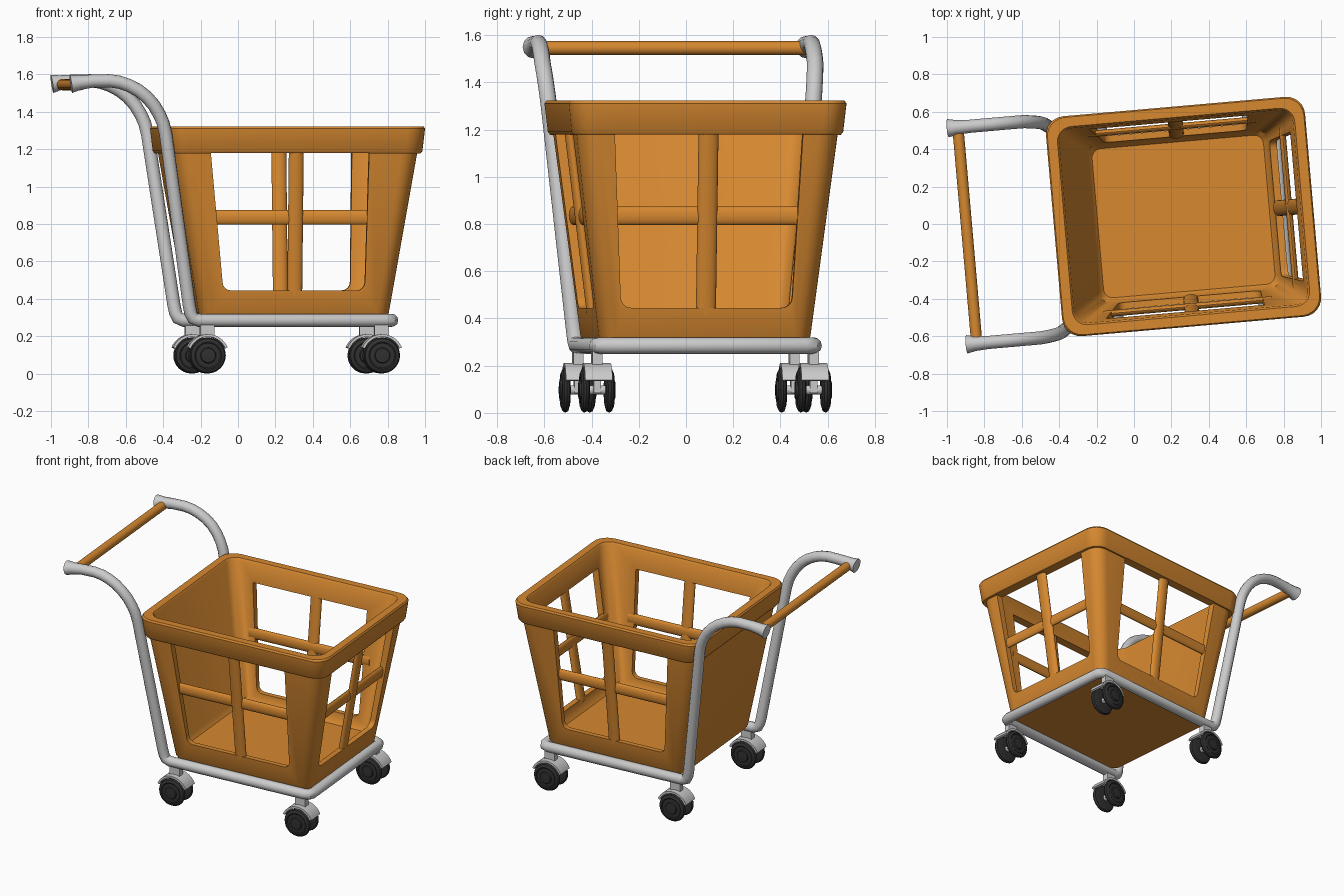
import bpy, bmesh
from math import pi, sin, cos, radians
from mathutils import Matrix, Vector

if "Cube" in bpy.data.objects:
    bpy.data.objects.remove(bpy.data.objects["Cube"])

CX, CY = 0.2675, 0.017          # basket centre before the cart is turned
parts = []


def material(name, rgb):
    m = bpy.data.materials.new(name)
    m.diffuse_color = (*rgb, 1)
    m.use_nodes = True
    m.node_tree.nodes["Principled BSDF"].inputs["Base Color"].default_value = m.diffuse_color
    return m


ORANGE = material("orange_plastic", (0.68, 0.25, 0.03))
BLACK = material("black_rubber", (0.03, 0.03, 0.03))


def add(name, bm, mat=None):
    bmesh.ops.recalc_face_normals(bm, faces=bm.faces)
    me = bpy.data.meshes.new(name)
    bm.to_mesh(me)
    bm.free()
    ob = bpy.data.objects.new(name, me)
    bpy.context.collection.objects.link(ob)
    if mat:
        me.materials.append(mat)
    parts.append(ob)
    return ob


def loft(loops):
    """Closed skin over a list of point rings."""
    bm = bmesh.new()
    rings = [[bm.verts.new(p) for p in ring] for ring in loops]
    n = len(rings[0])
    for a, b in zip(rings, rings[1:]):
        for i in range(n):
            j = (i + 1) % n
            bm.faces.new((a[i], a[j], b[j], b[i]))
    bm.faces.new(rings[0][::-1])
    bm.faces.new(rings[-1])
    return bm


def rounded_rect(hx, hy, z, r, seg=6):
    pts = []
    for k, (sx, sy) in enumerate(((1, 1), (-1, 1), (-1, -1), (1, -1))):
        for i in range(seg + 1):
            a = pi / 2 * (k + i / seg)
            pts.append((CX + sx * (hx - r) + r * cos(a), CY + sy * (hy - r) + r * sin(a), z))
    return pts


def rod(name, p0, p1, side, width, depth, mat, seg=20):
    """Elliptical bar from p0 to p1; side is the direction of its width."""
    p0, p1, side = Vector(p0), Vector(p1), Vector(side)
    nrm = (p1 - p0).normalized().cross(side)
    ring = [side * width / 2 * cos(2 * pi * i / seg) + nrm * depth / 2 * sin(2 * pi * i / seg)
            for i in range(seg)]
    return add(name, loft([[p + v for v in ring] for p in (p0, p1)]), mat)


# Basket: outside up, rim lip, inside down to the floor
basket = add("basket", loft([rounded_rect(*a) for a in (
    (0.495, 0.435, 0.30, 0.06), (0.51, 0.45, 0.325, 0.07), (0.655, 0.555, 1.18, 0.09),
    (0.672, 0.567, 1.178, 0.09), (0.682, 0.577, 1.19, 0.10), (0.695, 0.59, 1.31, 0.10),
    (0.688, 0.583, 1.322, 0.10), (0.637, 0.532, 1.322, 0.08), (0.627, 0.522, 1.31, 0.07),
    (0.485, 0.425, 0.40, 0.06), (0.46, 0.40, 0.37, 0.05))]), ORANGE)


def window_outline(l0, r0, l1, r1, z0=0.445, z1=1.18, r=0.045):
    """Opening outline with rounded lower corners."""
    pts = [(l1, z1)]
    for k, (c, s) in enumerate(((l0 + r, -1), (r0 - r, 1))):
        for i in range(5):
            a = pi + pi / 2 * (k + i / 4)
            pts.append((c + r * cos(a), z0 + r + r * sin(a)))
    return pts + [(r1, z1)]


# Window cutters: one through both sides, one through the front end only
side = window_outline(-0.39, 0.375, -0.46, 0.39)
end = window_outline(-0.365, 0.365, -0.40, 0.40)
cutters = [add("side_window_cutter", loft([[(CX + u, y, z) for u, z in side] for y in (-1, 1)])),
           add("end_window_cutter", loft([[(x, CY + u, z) for u, z in end] for x in (CX + 0.25, 1.5)]))]
bpy.context.view_layer.objects.active = basket
for c in cutters:
    m = basket.modifiers.new("window", 'BOOLEAN')
    m.operation, m.object, m.solver = 'DIFFERENCE', c, 'EXACT'
    bpy.ops.object.modifier_apply(modifier=m.name)
    parts.remove(c)
    bpy.data.objects.remove(c)


# Slats and rails in the windows
def wall_y(z): return 0.428 + 0.123 * (z - 0.325)
def wall_x(z): return 0.488 + 0.168 * (z - 0.325)


Z0, Z1, ZR = 0.42, 1.2, 0.835
for s, nm in ((-1, "near"), (1, "far")):
    rod(nm + "_slat", (CX, CY + s * wall_y(Z0), Z0), (CX, CY + s * wall_y(Z1), Z1),
        (1, 0, 0), 0.08, 0.045, ORANGE)
    y = CY + s * (wall_y(ZR) - 0.008)
    rod(nm + "_rail", (CX - 0.47, y, ZR), (CX + 0.43, y, ZR), (0, 0, 1), 0.078, 0.034, ORANGE)
rod("end_slat", (CX + wall_x(Z0), CY, Z0), (CX + wall_x(Z1), CY, Z1), (0, 1, 0), 0.085, 0.045, ORANGE)
x = CX + wall_x(ZR) - 0.008
rod("end_rail", (x, CY - 0.43, ZR), (x, CY + 0.43, ZR), (0, 0, 1), 0.078, 0.034, ORANGE)

# Tubular frame: handle end, down the leg, along the base, mirrored
leg = [(-0.946, 1.549), (-0.90, 1.556), (-0.83, 1.564), (-0.74, 1.566), (-0.685, 1.558), (-0.635, 1.541),
       (-0.585, 1.515), (-0.54, 1.48), (-0.50, 1.435), (-0.47, 1.385), (-0.45, 1.34), (-0.435, 1.28),
       (-0.302, 0.37), (-0.293, 0.325), (-0.28, 0.297), (-0.25, 0.285)]
half = [(x, 0.46 + 0.12 * min(1, (z - 0.285) / 1.2), z) for x, z in leg]
half += [(0.75, 0.46, 0.285), (0.778, 0.448, 0.285), (0.79, 0.42, 0.285)]
path = half + [(x, -y, z) for x, y, z in reversed(half)]
cu = bpy.data.curves.new("frame_tube", 'CURVE')
cu.dimensions, cu.bevel_depth, cu.bevel_resolution, cu.use_fill_caps = '3D', 0.035, 4, True
sp = cu.splines.new('POLY')
sp.points.add(len(path) - 1)
for p, (x, y, z) in zip(sp.points, path):
    p.co = (x, CY + y, z, 1)
for i, r in ((0, 1.4), (1, 1.12)):          # flared handle ends
    sp.points[i].radius = sp.points[-1 - i].radius = r
frame = bpy.data.objects.new("frame_tube", cu)
bpy.context.collection.objects.link(frame)
frame.select_set(True)
bpy.context.view_layer.objects.active = frame
bpy.ops.object.convert(target='MESH')
parts.append(bpy.context.view_layer.objects.active)

# Push bar
rod("push_bar", (-0.893, CY - 0.57, 1.545), (-0.893, CY + 0.57, 1.545), (0, 0, 1), 0.06, 0.06, ORANGE)


# Casters: twin lens-shaped wheels under a curved hood
def circle(c, r, y, n=32):
    return [(c[0] + r * cos(2 * pi * i / n), c[1] + y, c[2] + r * sin(2 * pi * i / n)) for i in range(n)]


def box(name, size, loc):
    bm = bmesh.new()
    bmesh.ops.create_cube(bm, size=1, matrix=Matrix.Translation(loc) @ Matrix.Diagonal((*size, 1)))
    return add(name, bm)


WHEEL = ((0.03, -0.018), (0.07, -0.018), (0.09, -0.012), (0.096, 0), (0.09, 0.010), (0.072, 0.018),
         (0.066, 0.014), (0.042, 0.016), (0.038, 0.024), (0.015, 0.026))
for x, nx in ((-0.205, "back"), (0.73, "front")):
    for s, ny in ((-1, "right"), (1, "left")):
        c = (x, CY + s * 0.46, 0.097)
        nm = f"{nx}_{ny}_caster_"
        for t in (-1, 1):
            add(nm + "wheel", loft([circle(c, r, t * (0.053 + y)) for r, y in WHEEL]), BLACK)
        rod(nm + "axle", (x, c[1] - 0.05, 0.097), (x, c[1] + 0.05, 0.097), (0, 0, 1), 0.04, 0.04, None)
        angles = [radians(22 + 136 * i / 16) for i in range(17)]
        arc = [(0.114, a) for a in angles] + [(0.1, a) for a in reversed(angles)]
        add(nm + "hood", loft([[(x + r * cos(a), c[1] + y, c[2] + r * sin(a)) for r, a in arc]
                               for y in (-0.058, 0.058)]))
        box(nm + "stem", (0.075, 0.042, 0.075), (x, c[1], 0.236))
        box(nm + "fork", (0.05, 0.03, 0.12), (x, c[1], 0.145))

# Smooth shading, then turn the whole cart slightly
turn = Matrix.Rotation(radians(5), 4, 'Z')
bpy.ops.object.select_all(action='DESELECT')
for ob in parts:
    ob.data.transform(turn)
    ob.select_set(True)
bpy.context.view_layer.objects.active = basket
bpy.ops.object.shade_smooth_by_angle(angle=radians(35))
